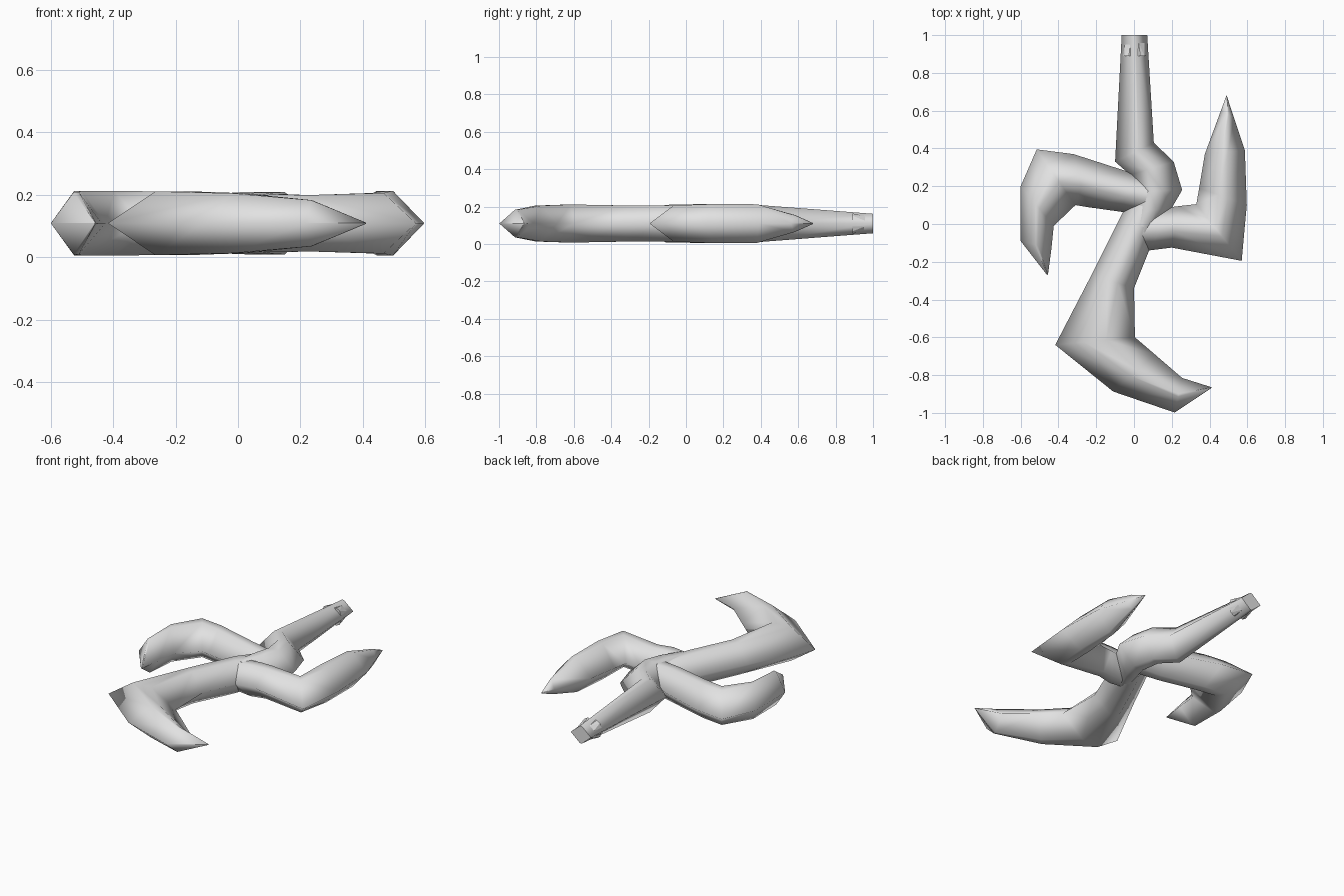
import bpy, bmesh, math
from mathutils import Vector

MID = 0.109  # height of the side ridges

grey = bpy.data.materials.new("light_grey")
grey.diffuse_color = (0.76, 0.76, 0.76, 1)


def finish(name, bm, smooth=True):
    bmesh.ops.remove_doubles(bm, verts=bm.verts, dist=0.0005)
    bmesh.ops.recalc_face_normals(bm, faces=bm.faces)
    for f in bm.faces:
        f.smooth = smooth and len(f.verts) < 6
    me = bpy.data.meshes.new(name)
    bm.to_mesh(me)
    bm.free()
    me.materials.append(grey)
    ob = bpy.data.objects.new(name, me)
    bpy.context.collection.objects.link(ob)
    return ob


def limb(name, sections):
    """Loft of six-sided sections: edge A (x, y), edge B (x, y), half height, top inset."""
    bm = bmesh.new()
    rings = []
    for ax, ay, bx, by, h, t in sections:
        a, b = Vector((ax, ay, MID)), Vector((bx, by, MID))
        ring = [(0, 0), (t, h), (1 - t, h), (1, 0), (1 - t, -h), (t, -h)]
        rings.append([bm.verts.new(a.lerp(b, s) + Vector((0, 0, z))) for s, z in ring])
    for r, s in zip(rings, rings[1:]):
        for i in range(6):
            j = (i + 1) % 6
            bm.faces.new((r[i], r[j], s[j], s[i]))
    bm.faces.new(rings[0])
    bm.faces.new(rings[-1])
    bmesh.ops.dissolve_degenerate(bm, dist=0.0005, edges=bm.edges)
    return finish(name, bm)


# neck running into the bent body
limb("neck_and_body", [
    (-0.065, 1.0, 0.07, 1.0, 0.052, 0.45),
    (-0.1, 0.33, 0.105, 0.43, 0.099, 0.4),
    (-0.02, 0.26, 0.21, 0.33, 0.1, 0.38),
    (-0.02, 0.17, 0.255, 0.18, 0.1, 0.38),
    (-0.03, 0.06, 0.2, 0.085, 0.098, 0.36),
    (-0.02, -0.02, 0.1, -0.06, 0.09, 0.36)])

# limb hooking round on the left
limb("left_limb", [
    (0.1, 0.25, 0.06, 0.04, 0.09, 0.36),
    (-0.01, 0.27, -0.07, 0.065, 0.098, 0.38),
    (-0.32, 0.37, -0.25, 0.09, 0.102, 0.4),
    (-0.515, 0.395, -0.31, 0.10, 0.104, 0.42),
    (-0.6, 0.2, -0.425, -0.01, 0.104, 0.43),
    (-0.6, -0.09, -0.437, -0.13, 0.1, 0.45),
    (-0.46, -0.27, -0.455, -0.265, 0.002, 0.45)])

# limb reaching up on the right
limb("right_limb", [
    (0.0, 0.08, 0.03, -0.13, 0.085, 0.36),
    (0.2, 0.09, 0.08, -0.14, 0.093, 0.36),
    (0.24, 0.095, 0.2, -0.125, 0.09, 0.38),
    (0.33, 0.105, 0.57, -0.195, 0.097, 0.43),
    (0.345, 0.19, 0.597, 0.1, 0.104, 0.4),
    (0.375, 0.37, 0.587, 0.39, 0.103, 0.42),
    (0.46, 0.60, 0.53, 0.56, 0.045, 0.42),
    (0.489, 0.68, 0.491, 0.68, 0.002, 0.42)])

# thick lower limb with curled end
limb("lower_limb", [
    (-0.02, 0.13, 0.16, 0.03, 0.085, 0.36),
    (-0.06, 0.06, 0.08, -0.14, 0.096, 0.36),
    (-0.225, -0.27, 0.0, -0.34, 0.096, 0.38),
    (-0.417, -0.64, 0.005, -0.6, 0.102, 0.36),
    (-0.11, -0.887, 0.11, -0.69, 0.096, 0.42),
    (0.215, -0.998, 0.255, -0.815, 0.074, 0.46),
    (0.41, -0.868, 0.41, -0.864, 0.002, 0.46)])

# small wedge nubs near the end of the neck, above and below
for side, sx in (("left", -1), ("right", 1)):
    for level, sz in (("upper", 1), ("lower", -1)):
        bm = bmesh.new()
        pts = [(0.016, 0.89, 0.05), (0.062, 0.89, 0.015), (0.052, 0.89, 0.042),
               (0.03, 0.89, 0.054), (0.022, 0.96, 0.04), (0.052, 0.96, 0.014)]
        for x, y, z in pts:
            bm.verts.new((0.003 + sx * x, y, MID + sz * z))
        bmesh.ops.convex_hull(bm, input=bm.verts)
        finish(f"{side}_{level}_nub", bm, smooth=False)
